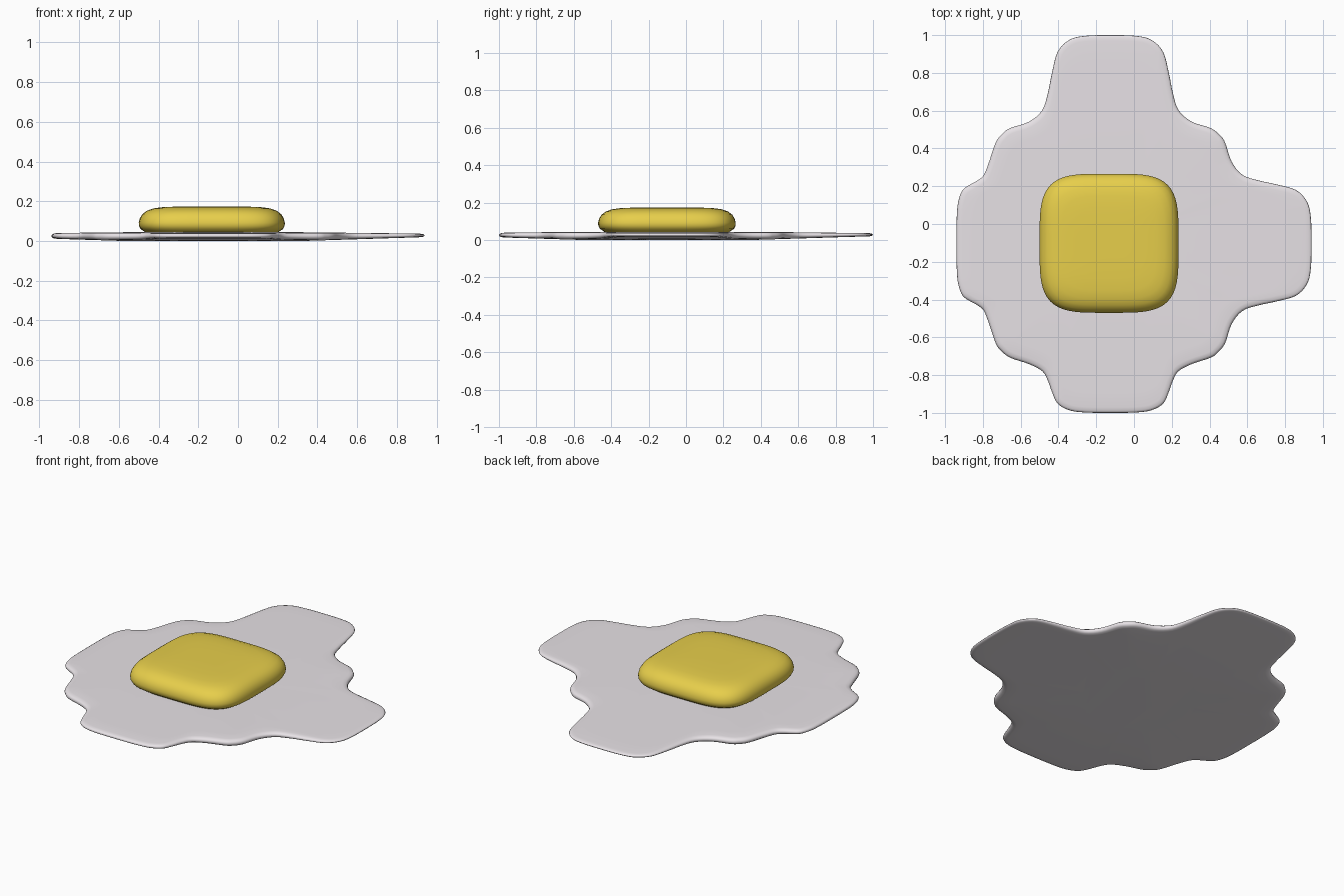
import bpy, bmesh, math
from mathutils import Vector

if "Cube" in bpy.data.objects:
    bpy.data.objects.remove(bpy.data.objects["Cube"])

CENTRE = Vector((-0.125, -0.10))


def make_object(name, rings, colour):
    """Skin a stack of equal-length closed rings and cap both ends."""
    bm = bmesh.new()
    loops = [[bm.verts.new(p) for p in ring] for ring in rings]
    n = len(loops[0])
    for a, b in zip(loops, loops[1:]):
        for i in range(n):
            j = (i + 1) % n
            bm.faces.new((a[i], a[j], b[j], b[i]))
    bm.faces.new(loops[0])
    bm.faces.new(loops[-1])
    bmesh.ops.recalc_face_normals(bm, faces=bm.faces)
    for f in bm.faces:
        f.smooth = True
    mesh = bpy.data.meshes.new(name)
    bm.to_mesh(mesh)
    bm.free()
    obj = bpy.data.objects.new(name, mesh)
    bpy.context.collection.objects.link(obj)
    mat = bpy.data.materials.new(name + "_colour")
    mat.diffuse_color = colour
    mat.use_nodes = True
    mat.node_tree.nodes["Principled BSDF"].inputs["Base Color"].default_value = mat.diffuse_color
    mesh.materials.append(mat)
    return obj


def smooth_loop(pts, steps=4):
    """Closed Catmull-Rom curve through the points."""
    out, n = [], len(pts)
    for i in range(n):
        a, b, c, d = (pts[(i + k) % n] for k in (-1, 0, 1, 2))
        for s in range(steps):
            t = s / steps
            out.append(0.5 * (2 * b + (c - a) * t + (2 * a - 5 * b + 4 * c - d) * t * t
                              + (3 * b - a - 3 * c + d) * t ** 3))
    return out


# Egg white outline: four lobes of different reach joined by small corner bumps
HALF_LOBE = [(0, 1), (.14, .99), (.22, .94), (.28, .8), (.31, .55), (.33, .33), (.36, .12)]


def lobe(reach, quarter):
    right = [(u, .65 + t * (reach - .65)) for u, t in HALF_LOBE] + [(.43, .642), (.53, .608)]
    pts = [(-u, v) for u, v in reversed(right[1:])] + right + [(.58, .57)]
    c, s = [(1, 0), (0, -1), (-1, 0), (0, 1)][quarter]
    return [Vector((u * c - v * s, u * s + v * c)) for u, v in pts]


outline = []
for quarter, reach in enumerate((1.10, 1.065, 0.90, 0.815)):
    outline += lobe(reach, quarter)
outline = smooth_loop(outline)
n = len(outline)
normals = []
for i in range(n):
    t = (outline[(i + 1) % n] - outline[i - 1]).normalized()
    normals.append(Vector((-t.y, t.x)))


# Thin sheet that tapers towards the lobe tips, with a rounded rim
def white_ring(scale, inset, side):
    ring = []
    for p, nrm in zip(outline, normals):
        q = p * scale - nrm * inset
        d = max(abs(q.x), abs(q.y))
        f = min(max((d - 0.45) / 0.6, 0), 1)
        half = 0.022 - 0.013 * f
        ring.append((q.x + CENTRE.x, q.y + CENTRE.y, 0.022 + 0.006 * f + side * half))
    return ring


RIM = [(0.030, 1), (0.012, .85), (0.003, .5), (0, 0)]
half_rings = [(.4, 0, 1), (.6, 0, 1), (.75, 0, 1), (.88, 0, 1)] + [(1, i, s) for i, s in RIM]
# make sure the inset points inwards whatever the winding
if sum(p.dot(m) for p, m in zip(outline, normals)) < 0:
    normals = [-m for m in normals]
rings = [white_ring(a, b, s) for a, b, s in half_rings]
rings += [white_ring(a, b, -s) for a, b, s in reversed(half_rings[:-1])]
make_object("egg_white", rings, (0.80, 0.76, 0.79, 1))

# Yolk: rounded-square cushion, flat on top and tucked in underneath
PROFILE = [(.88, .036), (.93, .049), (.975, .060), (.997, .076), (1, .092), (.985, .114),
           (.95, .135), (.89, .152), (.80, .164), (.68, .170), (.5, .173), (.25, .174), (.05, .174)]


def yolk_ring(r, z, count=96, power=4.0):
    ring = []
    for i in range(count):
        a = 2 * math.pi * i / count
        c, s = math.cos(a), math.sin(a)
        k = 0.368 * r / (abs(c) ** power + abs(s) ** power) ** (1 / power)
        ring.append((-0.132 + k * c, -0.102 + k * s, z))
    return ring


make_object("yolk", [yolk_ring(r, z) for r, z in PROFILE], (0.80, 0.62, 0.07, 1))
